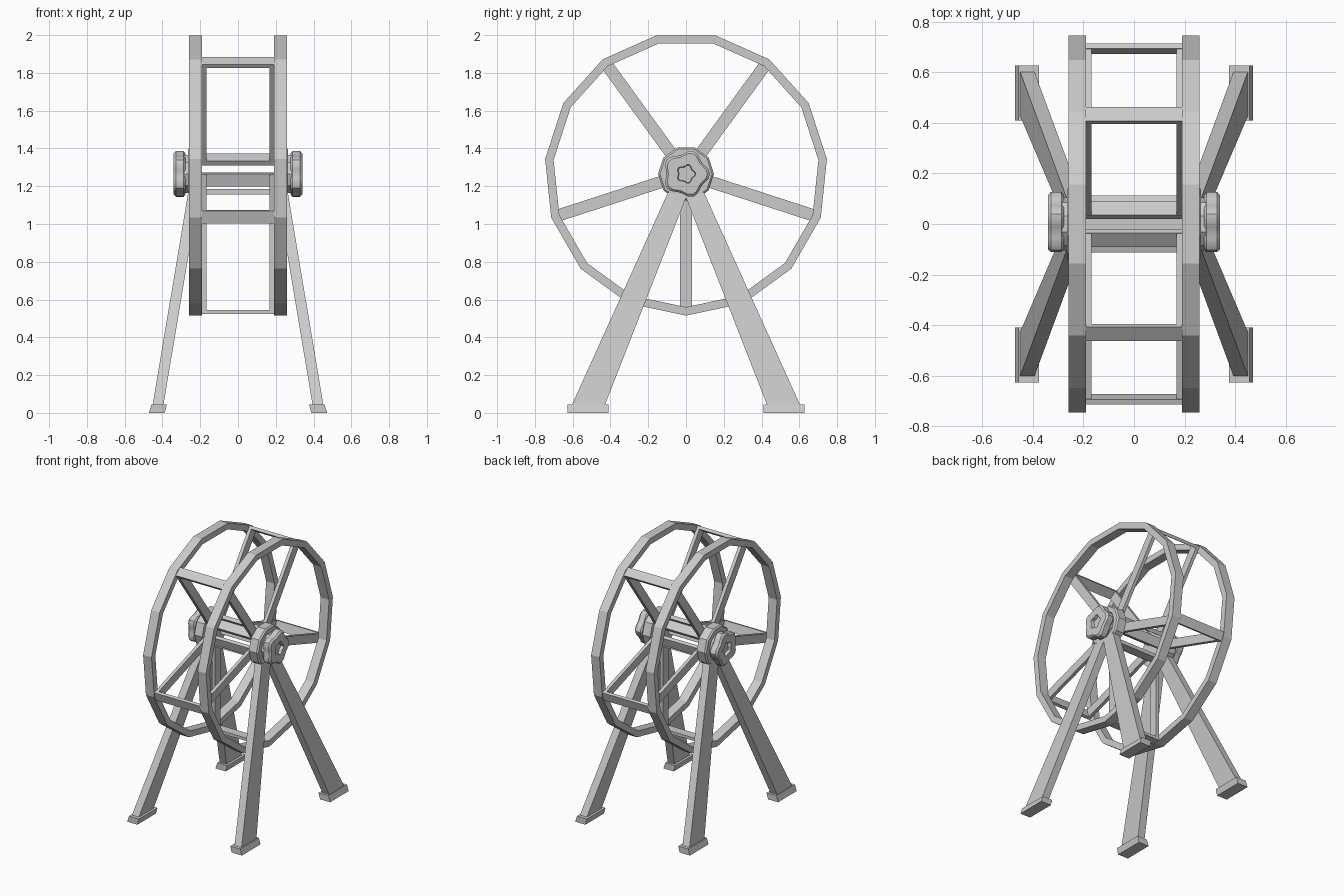
import bpy, bmesh, math
from math import sin, cos, pi, radians
from mathutils import Matrix

if "Cube" in bpy.data.objects:
    bpy.data.objects.remove(bpy.data.objects["Cube"])

CZ = 1.265   # wheel axis height


def finish(bm, name, smooth=False):
    bmesh.ops.recalc_face_normals(bm, faces=bm.faces[:])
    me = bpy.data.meshes.new(name)
    bm.to_mesh(me)
    bm.free()
    ob = bpy.data.objects.new(name, me)
    bpy.context.collection.objects.link(ob)
    if smooth:
        bpy.context.view_layer.objects.active = ob
        ob.select_set(True)
        bpy.ops.object.shade_smooth_by_angle(angle=radians(35))
        ob.select_set(False)
    return ob


def loft(bm, loops, cap_start=True, cap_end=True, closed=False):
    rows = [[bm.verts.new(p) for p in lp] for lp in loops]
    n = len(rows[0])
    pairs = list(zip(rows, rows[1:])) + ([(rows[-1], rows[0])] if closed else [])
    for a, b in pairs:
        for i in range(n):
            j = (i + 1) % n
            bm.faces.new((a[i], a[j], b[j], b[i]))
    if not closed:
        if cap_start:
            bm.faces.new(rows[0])
        if cap_end:
            bm.faces.new(rows[-1])


def ring(x, r, n, lobe=0.0, start=0.0):
    pts = []
    for i in range(n):
        a = start + 2 * pi * i / n
        q = r + lobe * cos(5 * a)
        pts.append((x, q * cos(a), CZ + q * sin(a)))
    return pts


def box(bm, x0, x1, y0, y1, z0, z1, mat):
    m = mat @ Matrix.Translation(((x0 + x1) / 2, (y0 + y1) / 2, (z0 + z1) / 2)) \
        @ Matrix.Diagonal((x1 - x0, y1 - y0, z1 - z0, 1))
    bmesh.ops.create_cube(bm, size=1, matrix=m)


for s, side in ((1, "right"), (-1, "left")):
    # fifteen-sided wheel rim, one vertex at the bottom
    bm = bmesh.new()
    loft(bm, [ring(s * x, r, 15, start=-pi / 2) for x, r in
              ((0.19, 0.75), (0.259, 0.75), (0.259, 0.705), (0.19, 0.705))], closed=True)
    finish(bm, side + "_rim")

    # bearing flange and neck
    bm = bmesh.new()
    loft(bm, [ring(s * x, r, 10) for x, r in
              ((0.192, 0.148), (0.255, 0.148), (0.265, 0.138), (0.265, 0.105), (0.285, 0.105))])
    finish(bm, side + "_bearing")

    # lobed knob with recessed lobed socket
    bm = bmesh.new()
    loft(bm, [ring(s * x, r, 30, lb) for x, r, lb in
              ((0.278, 0.104, 0.010), (0.288, 0.115, 0.012), (0.329, 0.115, 0.012),
               (0.341, 0.103, 0.010), (0.341, 0.046, 0.006), (0.318, 0.042, 0.006))])
    finish(bm, side + "_knob", True)

    for f, end in ((-1, "front"), (1, "back")):
        # tapered splayed leg
        bm = bmesh.new()
        loft(bm, [[(s * x, f * y, z) for x, y in ((x0, y0), (x1, y0), (x1, y1), (x0, y1))]
                  for x0, x1, y0, y1, z in ((0.395, 0.452, 0.43, 0.605, 0.04),
                                            (0.203, 0.260, -0.02, 0.085, 1.19))])
        finish(bm, f"{side}_{end}_leg")
        # sheared foot pad
        bm = bmesh.new()
        loft(bm, [[(s * x, f * y, z) for x, y in ((x0, 0.41), (x1, 0.41), (x1, 0.628), (x0, 0.628))]
                  for x0, x1, z in ((0.388, 0.472, 0), (0.376, 0.458, 0.045))])
        finish(bm, f"{side}_{end}_foot")

# five closed rectangular spoke frames
for k in range(5):
    bm = bmesh.new()
    m = Matrix.Translation((0, 0, CZ)) @ Matrix.Rotation(pi + k * 2 * pi / 5, 4, 'X')
    w = 0.032
    for s in (-1, 1):
        box(bm, min(s * 0.168, s * 0.193), max(s * 0.168, s * 0.193), -w, w, 0.08, 0.738, m)
    box(bm, -0.192, 0.192, -w - 0.002, w + 0.002, 0.719, 0.741, m)
    box(bm, -0.192, 0.192, -w - 0.002, w + 0.002, 0.080, 0.108, m)
    finish(bm, f"spoke_frame_{k + 1}")
